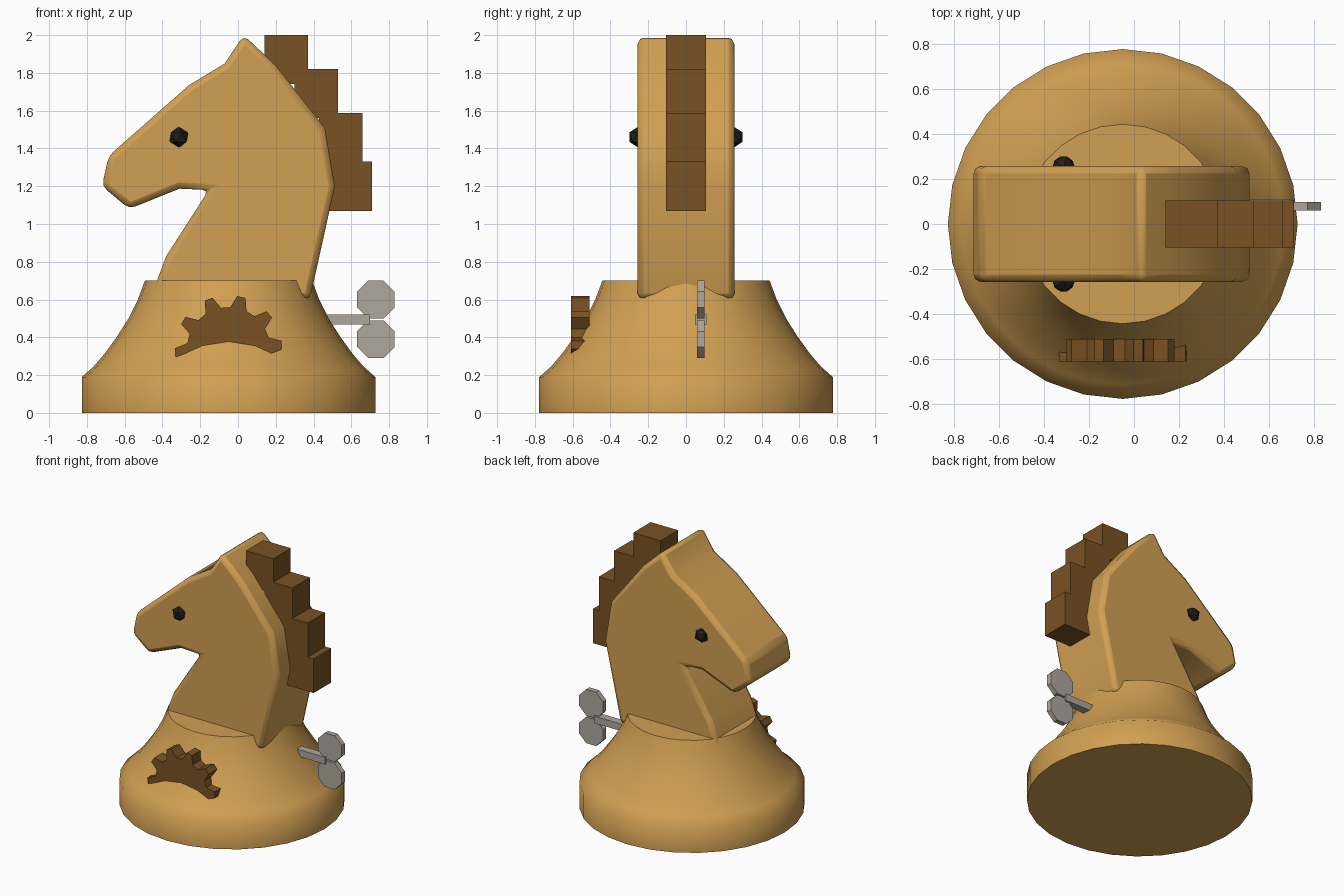
import bpy, bmesh, math
from mathutils import Matrix, Vector

if "Cube" in bpy.data.objects:
    bpy.data.objects.remove(bpy.data.objects["Cube"])


def material(name, rgb):
    m = bpy.data.materials.new(name)
    m.diffuse_color = (*rgb, 1)
    m.use_nodes = True
    m.node_tree.nodes["Principled BSDF"].inputs["Base Color"].default_value = m.diffuse_color
    return m


TAN = material("tan_wood", (0.64, 0.35, 0.085))
BROWN = material("dark_wood", (0.19, 0.085, 0.018))
BLACK = material("black", (0.015, 0.013, 0.012))
METAL = material("metal", (0.42, 0.39, 0.34))


def finish(name, bm, mat):
    bmesh.ops.recalc_face_normals(bm, faces=bm.faces[:])
    mesh = bpy.data.meshes.new(name)
    bm.to_mesh(mesh)
    bm.free()
    mesh.materials.append(mat)
    ob = bpy.data.objects.new(name, mesh)
    bpy.context.collection.objects.link(ob)
    return ob


def smooth(ob, degrees):
    bpy.ops.object.select_all(action='DESELECT')
    ob.select_set(True)
    bpy.context.view_layer.objects.active = ob
    bpy.ops.object.shade_smooth_by_angle(angle=math.radians(degrees))


def extrude_profile(name, pts, y0, y1, mat):
    """Extrude an x-z outline along y."""
    bm = bmesh.new()
    face = bm.faces.new([bm.verts.new((x, y0, z)) for x, z in pts])
    ext = bmesh.ops.extrude_face_region(bm, geom=[face], use_keep_orig=True)
    verts = [g for g in ext["geom"] if isinstance(g, bmesh.types.BMVert)]
    bmesh.ops.translate(bm, verts=verts, vec=(0, y1 - y0, 0))
    return finish(name, bm, mat)


def box(name, lo, hi, mat):
    bm = bmesh.new()
    lo, hi = Vector(lo), Vector(hi)
    mtx = Matrix.Translation((lo + hi) / 2) @ Matrix.Diagonal((*(hi - lo), 1))
    bmesh.ops.create_cube(bm, size=1, matrix=mtx)
    return finish(name, bm, mat)


def polar(cx, cz, r, deg):
    a = math.radians(deg)
    return cx + r * math.cos(a), cz + r * math.sin(a)


# Turned base
SIDES = 28
profile = [(0.777, 0), (0.777, 0.19), (0.715, 0.245), (0.655, 0.315),
           (0.59, 0.405), (0.53, 0.50), (0.48, 0.60), (0.443, 0.70)]
bm = bmesh.new()
rings = [[bm.verts.new((*polar(-0.05, 0, r, 360 * i / SIDES), z)) for i in range(SIDES)]
         for r, z in profile]
for a, b in zip(rings, rings[1:]):
    for i in range(SIDES):
        j = (i + 1) % SIDES
        bm.faces.new((a[i], a[j], b[j], b[i]))
bm.faces.new(rings[0][::-1])
bm.faces.new(rings[-1])
smooth(finish("base", bm, TAN), 55)

# Horse head and neck
head = extrude_profile("head", [
    (0.03, 2.0), (-0.07, 1.85), (-0.26, 1.735), (-0.685, 1.36), (-0.72, 1.20),
    (-0.575, 1.08), (-0.31, 1.187), (-0.155, 1.18), (-0.38, 0.83), (-0.455, 0.63),
    (0.38, 0.60), (0.513, 1.2), (0.46, 1.51), (0.2, 1.84)], -0.257, 0.257, TAN)
bevel = head.modifiers.new("bevel", 'BEVEL')
bevel.width = 0.033
bevel.segments = 2
bevel.limit_method = 'ANGLE'
bevel.angle_limit = math.radians(30)
smooth(head, 30)

# Eyes
for side, y in (("front", -0.252), ("back", 0.252)):
    bm = bmesh.new()
    bmesh.ops.create_icosphere(bm, subdivisions=1, radius=0.056,
                               matrix=Matrix.Translation((-0.313, y, 1.46)))
    finish("eye_" + side, bm, BLACK)

# Stepped mane
for n, (x, z) in enumerate([(0.37, 2.0), (0.53, 1.82), (0.66, 1.588), (0.71, 1.33)]):
    box(f"mane_block_{n + 1}", (x - 0.23, -0.105, z - 0.26), (x, 0.105, z), BROWN)

# Gear, half sunk into the base
gear = []
for k in range(10):
    a = 4 + 36 * k
    for r, da in ((0.22, -11.5), (0.283, -4.5), (0.283, 4.5), (0.22, 11.5)):
        gear.append(polar(-0.05, 0.34, r, a + da))
extrude_profile("gear", gear, -0.61, -0.51, BROWN)

# Wind-up key
box("key_shaft", (0.36, 0.048, 0.467), (0.70, 0.108, 0.52), METAL)
for n, z in (("lower", 0.39), ("upper", 0.60)):
    wing = [polar(0.73, z, 0.108, 22.5 + 45 * i) for i in range(8)]
    extrude_profile("key_wing_" + n, wing, 0.059, 0.097, METAL)
